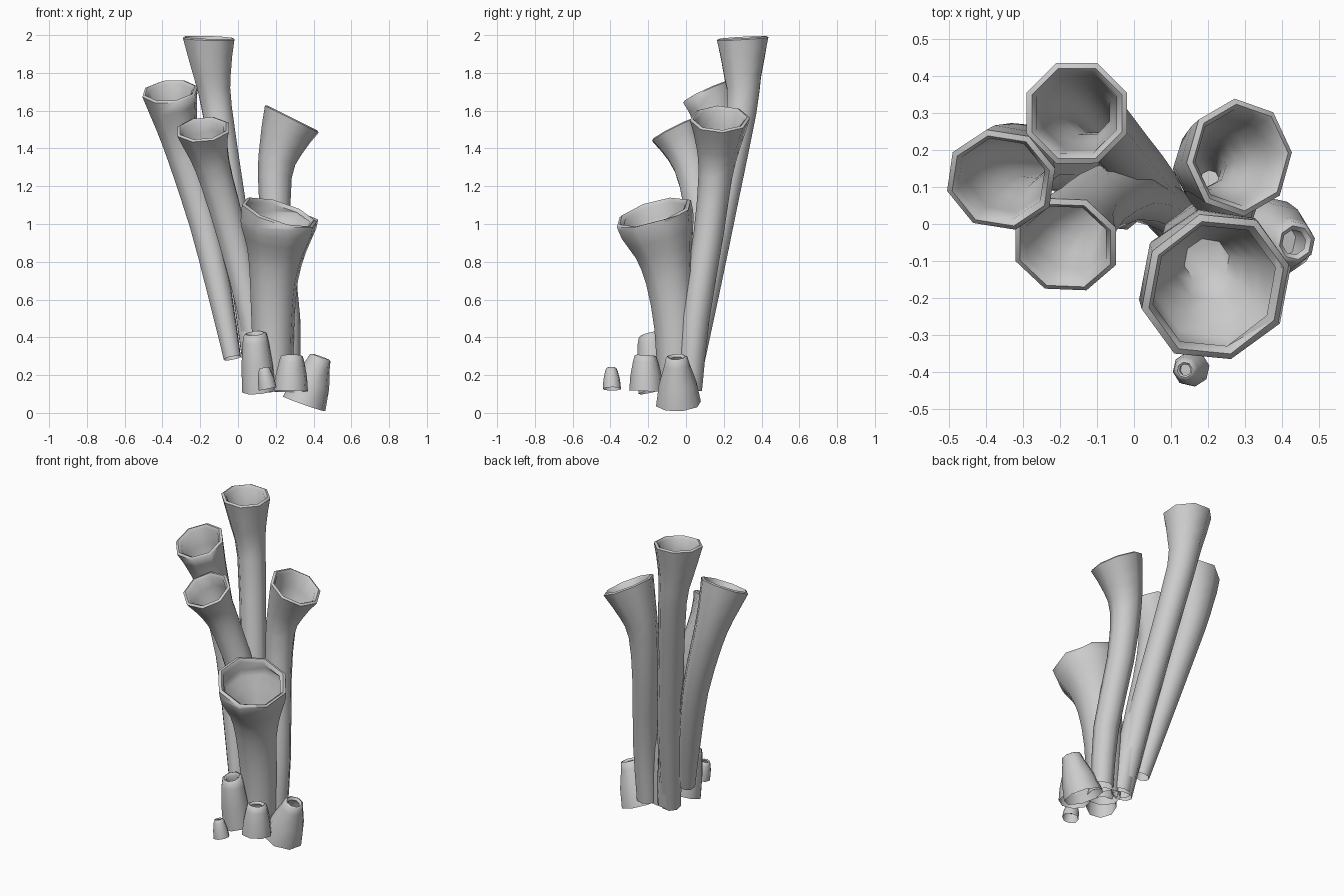
import bpy, bmesh, math
from mathutils import Vector

if "Cube" in bpy.data.objects:
    bpy.data.objects.remove(bpy.data.objects["Cube"])

SIDES = 8


def spline(pts, steps=2):
    """Catmull-Rom through (x, y, z, radius) points."""
    p = [Vector(q) for q in pts]
    p = [2 * p[0] - p[1]] + p + [2 * p[-1] - p[-2]]
    out = []
    for i in range(1, len(p) - 2):
        a, b, c, d = p[i - 1:i + 3]
        for k in range(steps):
            t = k / steps
            out.append(0.5 * (2 * b + (c - a) * t + (2 * a - 5 * b + 4 * c - d) * t * t
                              + (3 * b - a - 3 * c + d) * t ** 3))
    out.append(p[-2])
    return out


def tube(name, pts, mouth, wall=0.015, depth=0.6, turn=0.0, base=None, taper=0.4, steps=2):
    """Flared hollow tube: open base, rolled lip, tapering inner cavity."""
    path = spline(pts, steps)
    n = len(path)
    bm = bmesh.new()

    def direction(i):
        if i == n - 1:
            return Vector(mouth).normalized()
        if i == 0 and base:
            return Vector(base).normalized()
        return (path[min(i + 1, n - 1)].xyz - path[max(i - 1, 0)].xyz).normalized()

    def ring(i, radius, lift=0.0):
        d = direction(i)
        u = (Vector((1, 0, 0)) - d * d.x).normalized()
        v = d.cross(u)
        c = path[i].xyz + d * lift
        angles = [math.radians(turn) + math.tau * k / SIDES for k in range(SIDES)]
        return [bm.verts.new(c + (u * math.cos(a) + v * math.sin(a)) * radius) for a in angles]

    # outer wall, lip, then inner wall going back down
    rings = [ring(i, path[i].w) for i in range(n)]
    rings.append(ring(n - 1, path[-1].w - wall, wall * 0.5))
    rings.append(ring(n - 1, path[-1].w - wall * 2, -wall * 0.5))
    stop = max(1, round((n - 1) * (1 - depth)))
    for i in range(n - 2, stop - 1, -1):
        f = (n - 1 - i) / max(1, n - 1 - stop)
        rings.append(ring(i, (path[i].w - wall) * (1 - (1 - taper) * f * f)))
    for a, b in zip(rings, rings[1:]):
        for k in range(SIDES):
            j = (k + 1) % SIDES
            bm.faces.new((a[k], a[j], b[j], b[k]))
    bm.faces.new(rings[-1])
    me = bpy.data.meshes.new(name)
    bm.to_mesh(me)
    bm.free()
    ob = bpy.data.objects.new(name, me)
    bpy.context.collection.objects.link(ob)
    bpy.ops.object.select_all(action='DESELECT')
    ob.select_set(True)
    bpy.context.view_layer.objects.active = ob
    bpy.ops.object.shade_smooth_by_angle(angle=math.radians(65))


# tall slender tubes
tube("tallest_tube", [(0.10, 0.01, 0.12, 0.06), (0.04, 0.11, 0.65, 0.075),
                      (-0.03, 0.20, 1.1, 0.078), (-0.11, 0.295, 1.6, 0.085),
                      (-0.135, 0.30, 1.78, 0.105), (-0.155, 0.30, 1.98, 0.147)],
     (0.03, -0.06, 1), turn=22.5)
tube("left_tube", [(-0.03, 0.03, 0.29, 0.048), (-0.10, 0.10, 0.65, 0.068),
                   (-0.18, 0.16, 1.0, 0.08), (-0.28, 0.18, 1.35, 0.094),
                   (-0.325, 0.16, 1.53, 0.115), (-0.36, 0.12, 1.70, 0.152)],
     (-0.1, -0.45, 1), turn=15)
tube("middle_tube", [(0.12, 0.02, 0.13, 0.06), (0.07, 0.06, 0.5, 0.07),
                     (-0.02, 0.09, 0.9, 0.085), (-0.11, 0.05, 1.22, 0.093),
                     (-0.155, 0.0, 1.38, 0.11), (-0.185, -0.055, 1.50, 0.148)],
     (-0.1, -0.5, 1), turn=22.5)
tube("right_tube", [(0.26, 0.02, 0.12, 0.065), (0.255, 0.05, 0.5, 0.075),
                    (0.205, 0.12, 0.95, 0.08), (0.195, 0.155, 1.25, 0.09),
                    (0.225, 0.17, 1.4, 0.115), (0.285, 0.18, 1.555, 0.16)],
     (0.5, 0, 1), turn=5)

# wide front cup with thick lip and rounded bowl
tube("front_cup", [(0.19, -0.05, 0.11, 0.10), (0.185, -0.055, 0.45, 0.115),
                   (0.19, -0.085, 0.7, 0.13), (0.205, -0.115, 0.86, 0.16),
                   (0.217, -0.15, 0.98, 0.203), (0.22, -0.17, 1.055, 0.213)],
     (0.32, -0.3, 1), wall=0.018, depth=0.5, turn=12, taper=0.5)

# short buds around the base: name, base centre, base radius, top centre, top radius
buds = [
    ("left_bud", (0.11, -0.165, 0.12), 0.09, (0.09, -0.19, 0.415), 0.065, (-0.1, -0.25, 1)),
    ("front_bud", (0.28, -0.21, 0.115), 0.092, (0.285, -0.215, 0.30), 0.062, (0, 0.05, 1)),
    ("right_bud", (0.35, -0.04, 0.048), 0.121, (0.435, -0.05, 0.292), 0.062, (0.35, -0.05, 1)),
    ("tiny_bud", (0.157, -0.392, 0.127), 0.049, (0.138, -0.395, 0.237), 0.028, (-0.2, 0, 1)),
]
for name, lo, r0, hi, r1, axis in buds:
    lo, hi = Vector(lo), Vector(hi)
    low_mid, high_mid = lo.lerp(hi, 0.45), lo.lerp(hi, 0.85)
    tube(name, [(*lo, r0), (*low_mid, r0 * 0.6 + r1 * 0.4 + 0.004),
                (*high_mid, r1 + 0.006), (*hi, r1 * 0.95)],
         axis, wall=r1 * 0.2, depth=0.67, turn=10, base=axis, taper=0.6, steps=1)
